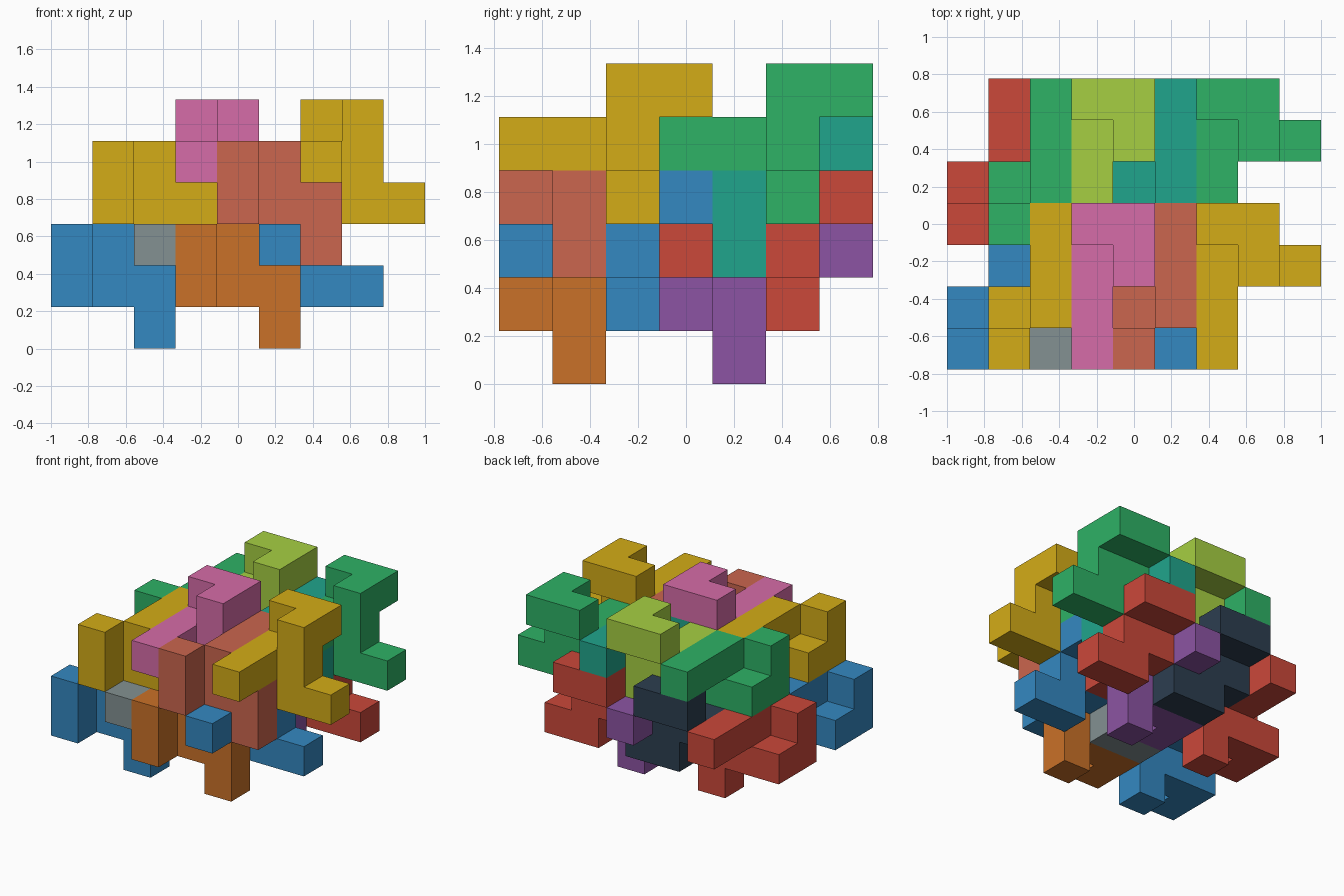
import bpy, bmesh

if "Cube" in bpy.data.objects:
    bpy.data.objects.remove(bpy.data.objects["Cube"])

U = 2 / 9  # size of one cube cell

# Interlocking nine-cell block, measured from the middle of its spine
UPRIGHT = [(0, 0, 0), (0, 0, 1), (0, 0, -1), (1, 0, -1), (0, 1, 1), (-1, 1, 1),
           (-1, 0, 0), (-1, -1, 0), (-1, -2, 0)]
# The same block turned so its spine lies along x
LYING = [(-z, -y, -x) for x, y, z in UPRIGHT]

COLOURS = {
    "yellow": (212, 172, 23), "green": (46, 178, 102), "pink": (214, 108, 168),
    "lime": (166, 207, 66), "salmon": (203, 102, 78), "teal": (32, 165, 140),
    "blue": (52, 136, 193), "red": (203, 72, 58), "orange": (202, 113, 40),
    "purple": (140, 84, 163), "grey": (131, 145, 146), "slate": (44, 62, 80),
}


def material(name):
    mat = bpy.data.materials.get(name)
    if not mat:
        mat = bpy.data.materials.new(name)
        rgb = [(c / 255 + 0.055) / 1.055 for c in COLOURS[name]]
        mat.diffuse_color = [c ** 2.4 for c in rgb] + [1]
        mat.use_nodes = True
        mat.node_tree.nodes["Principled BSDF"].inputs["Base Color"].default_value = mat.diffuse_color
    return mat


def add_block(name, cells, centre, colour):
    """Outer skin of a group of cube cells, with flat areas merged."""
    bm = bmesh.new()
    corners = {}
    for cell in cells:
        for axis in range(3):
            for sign in (-1, 1):
                neighbour = list(cell)
                neighbour[axis] += sign
                if tuple(neighbour) in cells:
                    continue
                quad = []
                for p, q in ((-1, -1), (1, -1), (1, 1), (-1, 1)):
                    key = [2 * c for c in cell]
                    key[axis] += sign
                    key[(axis + 1) % 3] += p
                    key[(axis + 2) % 3] += q
                    key = tuple(key)
                    if key not in corners:
                        corners[key] = bm.verts.new([k * U / 2 for k in key])
                    quad.append(corners[key])
                bm.faces.new(quad[::sign])
    bmesh.ops.dissolve_limit(bm, angle_limit=0.01, verts=bm.verts[:], edges=bm.edges[:])
    mesh = bpy.data.meshes.new(name)
    bm.to_mesh(mesh)
    bm.free()
    mesh.materials.append(material(colour))
    obj = bpy.data.objects.new(name, mesh)
    i, j, k = centre
    obj.location = ((i - 4) * U, (j - 3) * U, (k + 0.5) * U)
    bpy.context.collection.objects.link(obj)


# Each entry: name, shape, middle cell, colour of the front copy and the back copy
BLOCKS = [
    ("upper_right_upright", UPRIGHT, (7, 2, 4), "yellow", "green"),
    ("upper_left_upright", UPRIGHT, (4, 2, 4), "pink", "lime"),
    ("upper_right_lying", LYING, (5, 1, 3), "salmon", "teal"),
    ("upper_left_lying", LYING, (2, 1, 3), "yellow", "green"),
    ("lower_right_upright", UPRIGHT, (6, 2, 2), "blue", "red"),
    ("lower_left_upright", UPRIGHT, (3, 2, 2), "grey", "slate"),
    ("lower_right_lying", LYING, (4, 1, 1), "orange", "purple"),
    ("lower_left_lying", LYING, (1, 1, 1), "blue", "red"),
]
for name, shape, (i, j, k), front, back in BLOCKS:
    add_block(name + "_block_front", shape, (i, j, k), front)
    add_block(name + "_block_back", shape, (i, j + 3, k), back)
